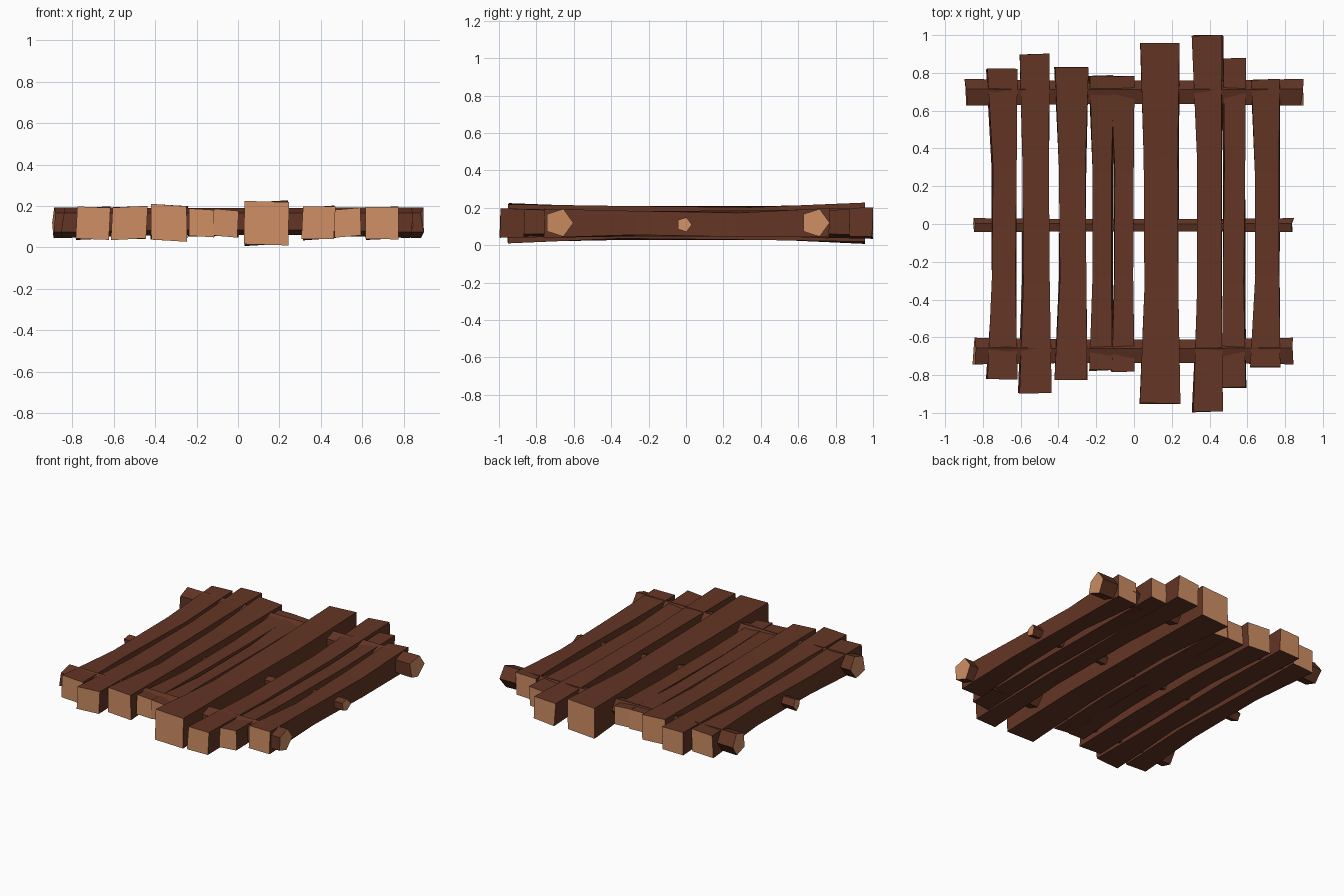
import bpy, bmesh, math, random

if "Cube" in bpy.data.objects:
    bpy.data.objects.remove(bpy.data.objects["Cube"])

random.seed(4)

def material(name, rgb):
    m = bpy.data.materials.new(name)
    m.diffuse_color = (*rgb, 1)
    m.use_nodes = True
    m.node_tree.nodes["Principled BSDF"].inputs["Base Color"].default_value = m.diffuse_color
    return m

BARK = material("dark bark brown", (0.125, 0.036, 0.018))
CUT = material("cut wood tan", (0.62, 0.27, 0.125))

def loft(name, rings):
    """Skin a list of equal-length rings; the two caps are cut wood."""
    bm = bmesh.new()
    vs = [[bm.verts.new(p) for p in ring] for ring in rings]
    n = len(vs[0])
    for a, b in zip(vs, vs[1:]):
        for i in range(n):
            j = (i + 1) % n
            bm.faces.new((a[i], a[j], b[j], b[i]))
    for cap in (vs[0], vs[-1]):
        bm.faces.new(cap).material_index = 1
    bmesh.ops.recalc_face_normals(bm, faces=bm.faces)
    me = bpy.data.meshes.new(name)
    bm.to_mesh(me)
    bm.free()
    me.materials.append(BARK)
    me.materials.append(CUT)
    bpy.context.collection.objects.link(bpy.data.objects.new(name, me))

def j(a):
    return random.uniform(-a, a)

# planks: front y, back y, front x pair, middle x pair, back x pair, z pair
PLANKS = [
    (-0.82, 0.82, (-0.78, -0.62), (-0.75, -0.625), (-0.78, -0.62), (0.04, 0.195)),
    (-0.895, 0.90, (-0.61, -0.44), (-0.59, -0.45), (-0.605, -0.447), (0.04, 0.197)),
    (-0.825, 0.83, (-0.42, -0.247), (-0.395, -0.255), (-0.42, -0.243), (0.033, 0.205)),
    (-0.775, 0.785, (-0.237, -0.115), (-0.215, -0.115), (-0.237, -0.11), (0.053, 0.185)),
    (-0.78, 0.78, (-0.12, 0.0), (-0.105, -0.005), (-0.125, 0.003), (0.053, 0.182)),
    (-0.95, 0.955, (0.03, 0.245), (0.055, 0.235), (0.033, 0.24), (0.013, 0.222)),
    (-0.995, 0.998, (0.31, 0.467), (0.335, 0.465), (0.31, 0.47), (0.04, 0.197)),
    (-0.865, 0.875, (0.465, 0.593), (0.475, 0.585), (0.47, 0.59), (0.053, 0.187)),
    (-0.757, 0.765, (0.615, 0.775), (0.643, 0.77), (0.62, 0.77), (0.04, 0.195)),
]
for k, (y0, y1, front, mid, back, (lo, hi)) in enumerate(PLANKS):
    rings = []
    for y, (l, r), waist in ((y0, front, 0), (y0 * 0.36, mid, 0.016),
                             (y1 * 0.36, mid, 0.016), (y1, back, 0)):
        tilt, lean = j(0.006), j(0.005)
        a, b = lo + waist * (1.2 if lo < 0.03 else 0.7), hi - waist
        rings.append([(l + lean, y + j(0.004), a - tilt), (r + lean, y + j(0.004), a + tilt),
                      (r - lean, y + j(0.004), b + tilt), (l - lean, y + j(0.004), b - tilt)])
    loft(f"plank_{k + 1}", rings)

# five-sided cross poles threaded through the planks
for name, x0, x1, y, z, rad in (("back_pole", -0.89, 0.89, 0.69, 0.12, 0.078),
                                ("middle_pole", -0.845, 0.84, -0.01, 0.11, 0.041),
                                ("front_pole", -0.845, 0.84, -0.68, 0.12, 0.078)):
    rings = []
    for t in (0, 0.32, 0.68, 1):
        end = t in (0, 1)
        r = rad * (1 if end else 0.88)
        cz = z + (0 if end else 0.006)
        rings.append([(x0 + (x1 - x0) * t + (j(0.01) if end else 0),
                       y + r * math.cos(math.tau * i / 5),
                       cz + r * math.sin(math.tau * i / 5)) for i in range(5)])
    loft(name, rings)
